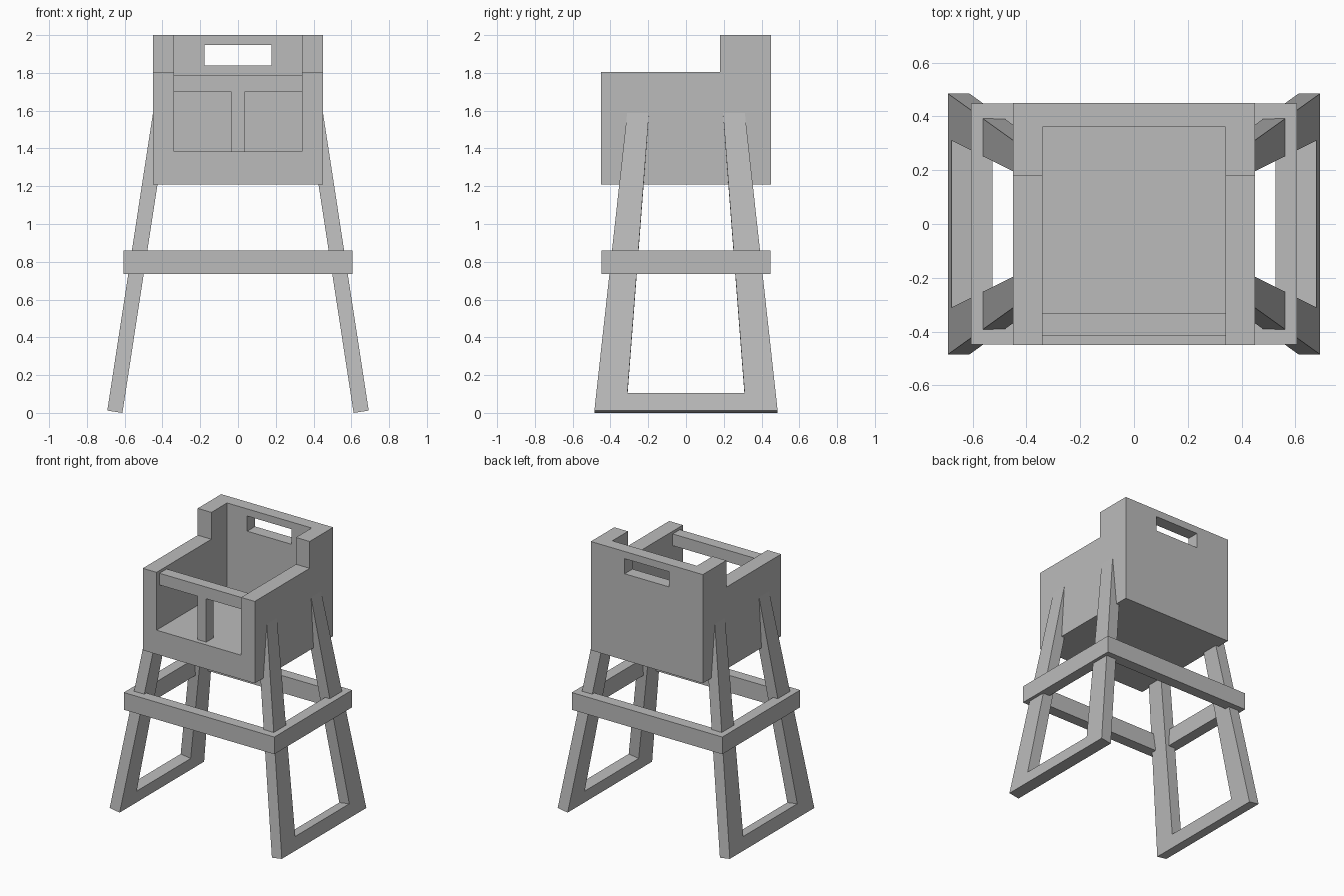
import bpy
import bmesh

if "Cube" in bpy.data.objects:
    bpy.data.objects.remove(bpy.data.objects["Cube"], do_unlink=True)

# Single flat grey finish
grey = bpy.data.materials.new("grey_finish")
grey.use_nodes = True
colour = (0.5, 0.5, 0.5, 1.0)
grey.diffuse_color = colour
grey.node_tree.nodes["Principled BSDF"].inputs["Base Color"].default_value = colour


def finish(name, bm):
    bmesh.ops.recalc_face_normals(bm, faces=bm.faces)
    mesh = bpy.data.meshes.new(name)
    bm.to_mesh(mesh)
    bm.free()
    mesh.materials.append(grey)
    obj = bpy.data.objects.new(name, mesh)
    bpy.context.collection.objects.link(obj)
    return obj


def box(name, x, y, z):
    """Box from (min, max) pairs on each axis."""
    bm = bmesh.new()
    bmesh.ops.create_cube(bm, size=1)
    for v in bm.verts:
        v.co = [pair[0] if c < 0 else pair[1] for c, pair in zip(v.co, (x, y, z))]
    return finish(name, bm)


def cut(target, *spans):
    """Subtract a box, then discard the cutter."""
    cutter = box("cutter", *spans)
    cutter.hide_render = True
    mod = target.modifiers.new("cut", "BOOLEAN")
    mod.operation = "DIFFERENCE"
    mod.solver = "EXACT"
    mod.object = cutter
    bpy.context.view_layer.objects.active = target
    bpy.ops.object.modifier_apply(modifier=mod.name)
    bpy.data.objects.remove(cutter, do_unlink=True)


# Seat shell: open front and top, raised back, hand slot
shell = box("seat_shell", (-0.45, 0.45), (-0.45, 0.45), (1.21, 2.0))
cut(shell, (-0.34, 0.34), (-0.7, 0.36), (1.385, 2.3))
cut(shell, (-0.7, 0.7), (-0.7, 0.18), (1.805, 2.3))
cut(shell, (-0.178, 0.178), (0.2, 0.7), (1.838, 1.948))

# Front safety bar and centre post
box("front_bar", (-0.34, 0.34), (-0.415, -0.333), (1.7, 1.785))
box("centre_post", (-0.035, 0.035), (-0.415, -0.333), (1.385, 1.7))

# Rail ring around the legs
ring = box("rail_ring", (-0.605, 0.605), (-0.447, 0.447), (0.735, 0.86))
cut(ring, (-0.525, 0.525), (-0.367, 0.367), (0.5, 1.0))


def leg_frame(name, side):
    """U-shaped slab leaning inwards: two tapered legs and a foot bar."""
    half = [(0.485, 0), (0.309, 1.6), (0.194, 1.6), (0.31, 0.093)]
    outline = half + [(-y, z) for y, z in reversed(half)]
    bm = bmesh.new()
    verts = [bm.verts.new((side * (0.612 - 0.1536 * z), y, z)) for y, z in outline]
    face = bm.faces.new(verts)
    grown = bmesh.ops.extrude_face_region(bm, geom=[face])["geom"]
    moved = [g for g in grown if isinstance(g, bmesh.types.BMVert)]
    bmesh.ops.translate(bm, verts=moved, vec=(side * 0.08, 0, 0.0123))
    finish(name, bm)


leg_frame("left_leg_frame", 1)
leg_frame("right_leg_frame", -1)
